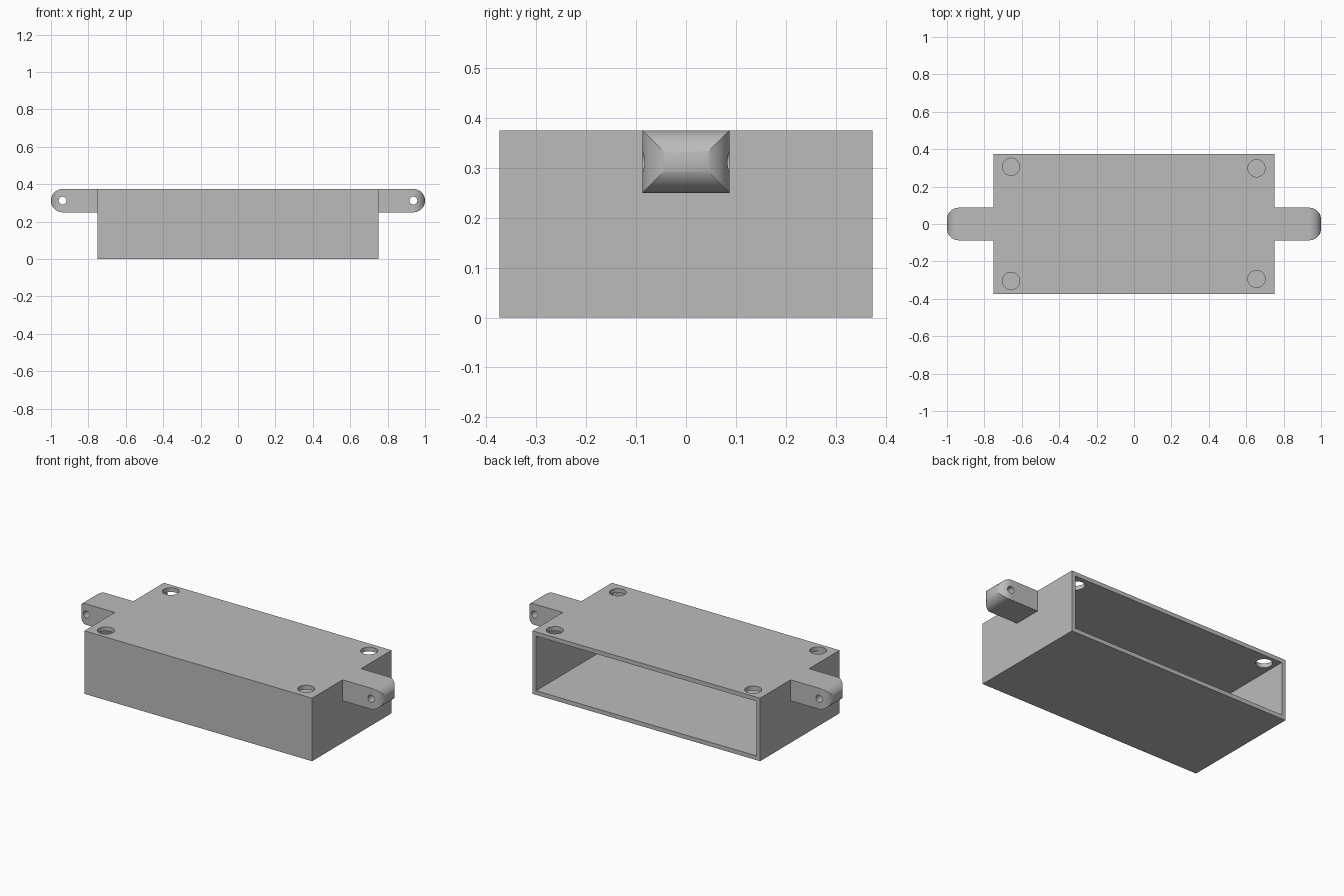
import bpy, bmesh, math
from mathutils import Matrix, Vector

default = bpy.data.objects.get("Cube")
if default:
    bpy.data.objects.remove(default, do_unlink=True)

WALL, HEIGHT, HALF_X, HALF_Y = 0.025, 0.375, 0.75, 0.374
TAB_HALF_Y, TAB_R = 0.087, 0.0625
TAB_Z = HEIGHT - TAB_R

grey = bpy.data.materials.new("plain grey")
grey.use_nodes = True
COLOUR = (0.5, 0.5, 0.5, 1)
grey.diffuse_color = COLOUR
grey.node_tree.nodes["Principled BSDF"].inputs["Base Color"].default_value = COLOUR


def make_object(name, bm):
    bmesh.ops.recalc_face_normals(bm, faces=bm.faces)
    mesh = bpy.data.meshes.new(name)
    bm.to_mesh(mesh)
    bm.free()
    mesh.materials.append(grey)
    obj = bpy.data.objects.new(name, mesh)
    bpy.context.collection.objects.link(obj)
    return obj


def box(name, low, high):
    low, high = Vector(low), Vector(high)
    bm = bmesh.new()
    bmesh.ops.create_cube(bm, size=1, matrix=Matrix.Translation((low + high) / 2)
                          @ Matrix.Diagonal((high - low).to_4d()))
    return make_object(name, bm)


def cylinder(name, centre, radius, depth, rotation=Matrix()):
    bm = bmesh.new()
    bmesh.ops.create_cone(bm, cap_ends=True, segments=48, radius1=radius, radius2=radius,
                          depth=depth, matrix=Matrix.Translation(centre) @ rotation)
    return make_object(name, bm)


def rounded_prism(name, half_width, half_depth, side, upright):
    """Bar along x whose outer end has two rounded corners, extruded along y or z."""
    outline = [(HALF_X, -half_width)]
    for start, sign in ((-90, -1), (0, 1)):
        for i in range(17):
            a = math.radians(start + 90 * i / 16)
            outline.append((1 - TAB_R + TAB_R * math.cos(a),
                            sign * (half_width - TAB_R) + TAB_R * math.sin(a)))
    outline.append((HALF_X, half_width))
    bm = bmesh.new()
    verts = [bm.verts.new((side * x, w, -half_depth) if upright else
                          (side * x, -half_depth, w)) for x, w in outline]
    bmesh.ops.remove_doubles(bm, verts=verts, dist=0.0001)
    face = bm.faces.new([v for v in verts if v.is_valid])
    grown = bmesh.ops.extrude_face_region(bm, geom=[face])["geom"]
    move = (0, 0, 2 * half_depth) if upright else (0, 2 * half_depth, 0)
    bmesh.ops.translate(bm, vec=move, verts=[g for g in grown if isinstance(g, bmesh.types.BMVert)])
    bmesh.ops.translate(bm, vec=(0, 0, TAB_Z), verts=bm.verts)
    return make_object(name, bm)


def combine(target, tool, operation):
    mod = target.modifiers.new("cut", 'BOOLEAN')
    mod.operation, mod.object, mod.solver = operation, tool, 'EXACT'
    bpy.context.view_layer.objects.active = target
    bpy.ops.object.modifier_apply(modifier=mod.name)
    bpy.data.objects.remove(tool, do_unlink=True)


def smooth(obj):
    bpy.ops.object.select_all(action='DESELECT')
    obj.select_set(True)
    bpy.context.view_layer.objects.active = obj
    bpy.ops.object.shade_smooth_by_angle(angle=math.radians(25))


# Hollow case, open at the back
case = box("case", (-HALF_X, -HALF_Y, 0), (HALF_X, HALF_Y, HEIGHT))
combine(case, box("cavity", (WALL - HALF_X, WALL - HALF_Y, WALL),
                  (HALF_X - WALL, HALF_Y + 0.1, HEIGHT - WALL)), 'DIFFERENCE')

# Four round holes through the top panel
for x, y in ((-0.657, 0.306), (-0.657, -0.304), (0.655, 0.298), (0.655, -0.294)):
    combine(case, cylinder("top_hole", (x, y, HEIGHT), 0.046, 0.1), 'DIFFERENCE')
smooth(case)

# Mounting tabs: rounded in both side and plan outline, with a cross hole
for side, label in ((1, "left"), (-1, "right")):
    tab = rounded_prism(label + "_tab", TAB_R, TAB_HALF_Y, side, False)
    combine(tab, rounded_prism("plan", TAB_HALF_Y, TAB_R * 1.2, side, True), 'INTERSECT')
    combine(tab, cylinder("tab_hole", (side * (1 - TAB_R), 0, TAB_Z), 0.021, 0.4,
                          Matrix.Rotation(math.pi / 2, 4, 'X')), 'DIFFERENCE')
    smooth(tab)
